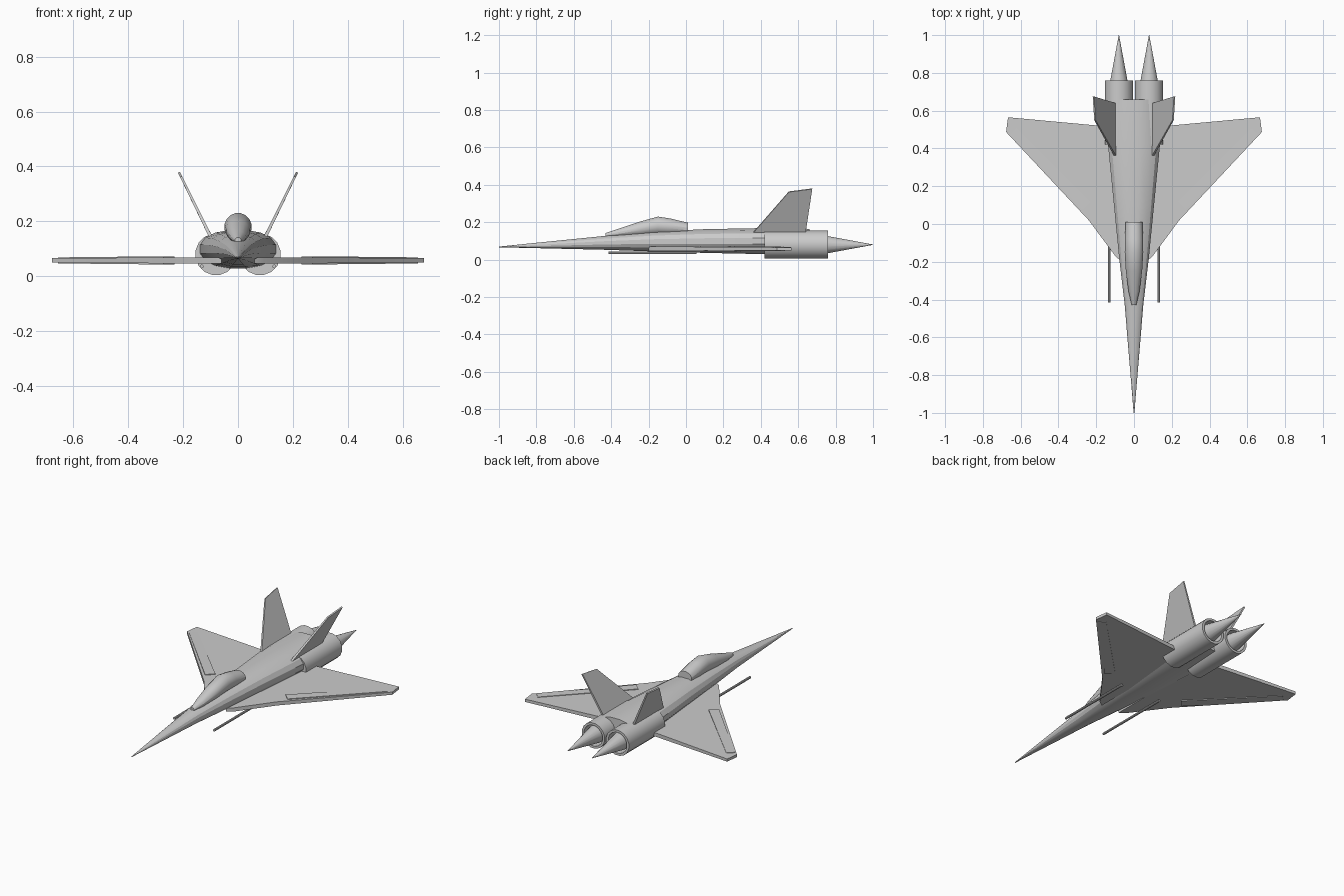
import bpy, bmesh, math
from mathutils import Vector

if "Cube" in bpy.data.objects:
    bpy.data.objects.remove(bpy.data.objects["Cube"])


def finish(name, bm, mirror=False):
    bmesh.ops.recalc_face_normals(bm, faces=bm.faces)
    me = bpy.data.meshes.new(name)
    bm.to_mesh(me)
    bm.free()
    ob = bpy.data.objects.new(name, me)
    bpy.context.collection.objects.link(ob)
    if mirror:
        ob.modifiers.new("mirror", 'MIRROR').use_mirror_merge = False
    bpy.ops.object.select_all(action='DESELECT')
    ob.select_set(True)
    bpy.context.view_layer.objects.active = ob
    bpy.ops.object.shade_smooth_by_angle(angle=math.radians(25))
    return ob


def loft(name, stations, sides=16, cx=0.0, power=1.0, closed=False, mirror=False):
    """Rings along y; each station is (y, half width, top z, bottom z)."""
    bm = bmesh.new()
    rings = []
    for y, w, zt, zb in stations:
        ring = []
        for i in range(sides):
            a = 2 * math.pi * (i + 0.5) / sides
            c, s = math.cos(a), math.sin(a)
            x = math.copysign(abs(c) ** power, c) * w
            z = (zt + zb) / 2 + math.copysign(abs(s) ** power, s) * (zt - zb) / 2
            ring.append(bm.verts.new((cx + x, y, z)))
        rings.append(ring)
    pairs = list(zip(rings, rings[1:]))
    if closed:
        pairs.append((rings[-1], rings[0]))
    else:
        bm.faces.new(rings[0])
        bm.faces.new(rings[-1])
    for a, b in pairs:
        for i in range(sides):
            j = (i + 1) % sides
            bm.faces.new((a[i], a[j], b[j], b[i]))
    return finish(name, bm, mirror)


def slab(name, pts, normal, halves):
    """Mirrored plate with a half thickness for each outline point."""
    bm = bmesh.new()
    n = Vector(normal).normalized()
    up = [bm.verts.new(Vector(p) + n * h) for p, h in zip(pts, halves)]
    lo = [bm.verts.new(Vector(p) - n * h) for p, h in zip(pts, halves)]
    bm.faces.new(up)
    bm.faces.new(lo[::-1])
    for i in range(len(pts)):
        j = (i + 1) % len(pts)
        bm.faces.new((up[i], lo[i], lo[j], up[j]))
    return finish(name, bm, True)


def round_stations(z, profile):
    return [(y, r, z + r, z - r) for y, r in profile]


# fuselage with needle nose
loft("fuselage", [
    (-1.0, 0.002, 0.070, 0.066), (-0.43, 0.050, 0.128, 0.052),
    (-0.18, 0.080, 0.150, 0.043), (0.10, 0.108, 0.164, 0.035),
    (0.42, 0.140, 0.170, 0.028), (0.66, 0.125, 0.166, 0.035)], power=0.9)

# canopy
loft("canopy", [
    (-0.43, 0.012, 0.142, 0.118), (-0.36, 0.029, 0.166, 0.120),
    (-0.25, 0.044, 0.203, 0.124), (-0.15, 0.050, 0.231, 0.130),
    (-0.08, 0.049, 0.220, 0.130), (0.01, 0.045, 0.198, 0.130)])

# wings
Z = 0.058
slab("wings", [(0.06, -0.20, Z), (0.095, -0.175, Z), (0.24, 0.02, Z), (0.677, 0.487, Z),
               (0.667, 0.565, Z), (0.20, 0.522, Z), (0.06, 0.51, Z)],
     (0, 0, 1), [0.011, 0.011, 0.011, 0.008, 0.008, 0.011, 0.011])

# raised leading edge panels
slab("leading_edge_panels", [(0.272, 0.078, Z), (0.655, 0.475, Z),
                             (0.622, 0.508, Z), (0.232, 0.118, Z)],
     (0, 0, 1), [0.015, 0.011, 0.011, 0.015])

# canted tail fins
cant = (0.23, 0, -0.12)
slab("tail_fins", [(0.10, 0.36, 0.145), (0.207, 0.55, 0.363),
                   (0.215, 0.675, 0.379), (0.102, 0.64, 0.149)],
     cant, [0.006, 0.004, 0.004, 0.006])

# engine housings, hollow at the rear
loft("engines", round_stations(0.08, [
    (0.42, 0.02), (0.42, 0.076), (0.76, 0.076), (0.76, 0.062), (0.60, 0.062),
    (0.60, 0.02)]), cx=0.08, closed=True, mirror=True)

# exhaust cones
loft("exhaust_cones", round_stations(0.08, [
    (0.58, 0.062), (0.74, 0.050), (1.0, 0.001)]), cx=0.08, mirror=True)

# side rods under the wing roots
loft("side_rods", round_stations(0.036, [(-0.415, 0.007), (0.055, 0.007)]),
     sides=10, cx=0.132, mirror=True)
